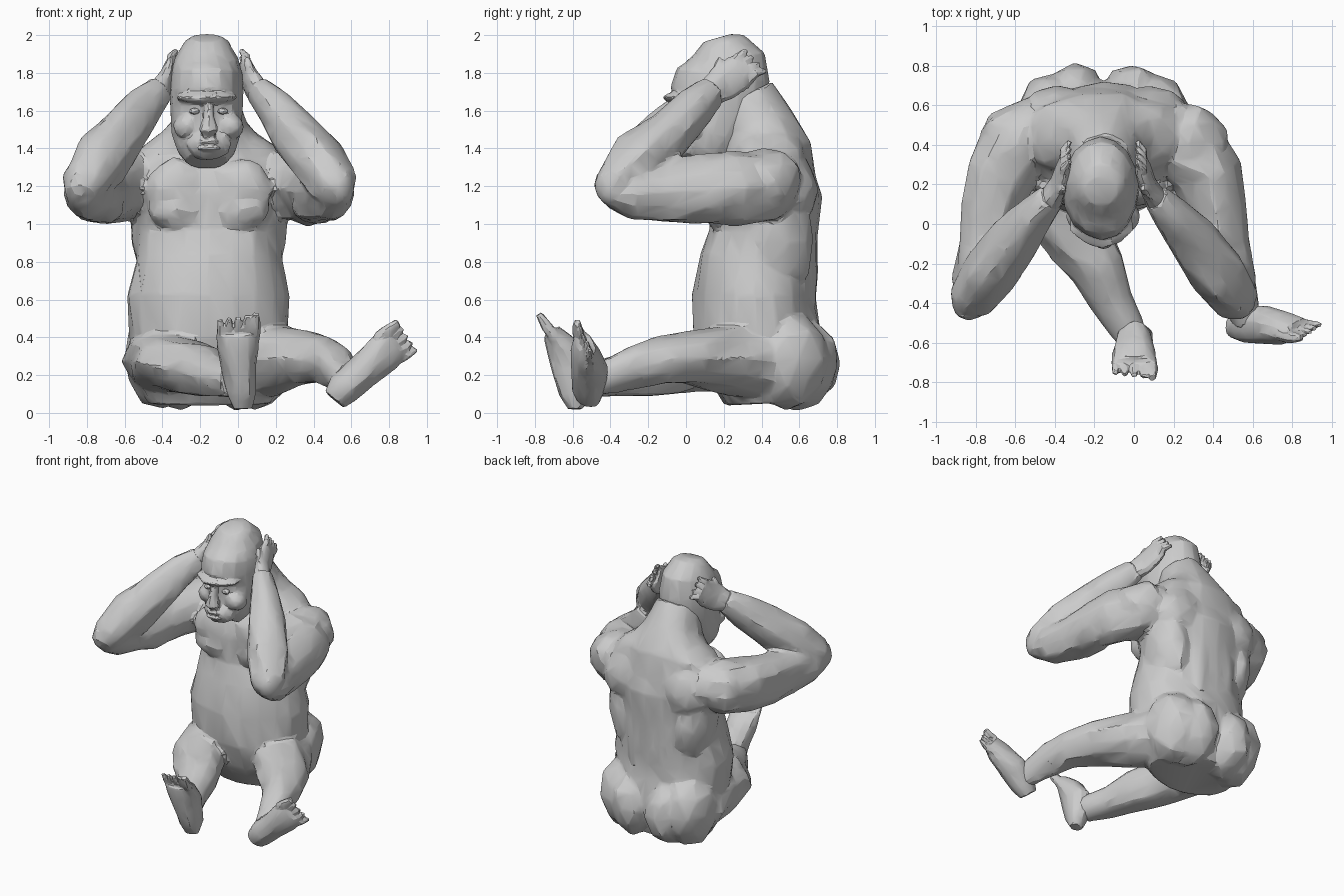
import bpy, bmesh, math, random
from mathutils import Vector, Matrix

cube = bpy.data.objects.get("Cube")
if cube:
    bpy.data.objects.remove(cube)
random.seed(4)
MID = -0.155          # the body sits a little right of centre
X, Y, Z = Vector((1, 0, 0)), Vector((0, 1, 0)), Vector((0, 0, 1))

grey = bpy.data.materials.new("stone grey")
grey.use_nodes = True
grey.diffuse_color = (0.6, 0.6, 0.6, 1)
grey.node_tree.nodes["Principled BSDF"].inputs["Base Color"].default_value = (0.6, 0.6, 0.6, 1)


def tube(bm, path, ref=Z, sides=12, rough=0.05):
    """Loft of ellipses: each station is x, y, z, half width, half depth."""
    pts = [Vector(p[:3]) for p in path]
    rings = []
    for i, p in enumerate(path):
        t = (pts[min(i + 1, len(pts) - 1)] - pts[max(i - 1, 0)]).normalized()
        side = t.cross(ref).normalized()
        up = side.cross(t)
        ring = []
        for k in range(sides):
            a = math.tau * k / sides
            j = 1 + random.uniform(-rough, rough)
            ring.append(bm.verts.new(pts[i] + (side * math.cos(a) * p[3] + up * math.sin(a) * p[4]) * j))
        rings.append(ring)
    for r, s in zip(rings, rings[1:]):
        for k in range(sides):
            n = (k + 1) % sides
            bm.faces.new((r[k], r[n], s[n], s[k]))
    bm.faces.new(rings[0][::-1])
    bm.faces.new(rings[-1])


def blob(bm, centre, radii, tilt=0, rough=0.06):
    """Faceted ellipsoid for a muscle, tilted about the y axis."""
    m = Matrix.Translation(centre) @ Matrix.Rotation(tilt, 4, 'Y') @ Matrix.Diagonal((*radii, 1))
    made = bmesh.ops.create_icosphere(bm, subdivisions=2, radius=1)["verts"]
    for v in made:
        v.co = m @ (v.co * (1 + random.uniform(-rough, rough)))


def finish(name, bm, voxel=0.02, ratio=0.12, smooth=1):
    """Fuse the pieces to one skin and thin it to irregular facets."""
    bmesh.ops.recalc_face_normals(bm, faces=bm.faces)
    me = bpy.data.meshes.new(name)
    bm.to_mesh(me)
    bm.free()
    ob = bpy.data.objects.new(name, me)
    bpy.context.collection.objects.link(ob)
    rm = ob.modifiers.new("fuse", 'REMESH')
    rm.mode, rm.voxel_size = 'VOXEL', voxel
    sm = ob.modifiers.new("relax", 'SMOOTH')
    sm.iterations = smooth
    ob.modifiers.new("facets", 'DECIMATE').ratio = ratio
    bpy.context.view_layer.update()
    done = bpy.data.meshes.new_from_object(ob.evaluated_get(bpy.context.evaluated_depsgraph_get()))
    ob.modifiers.clear()
    ob.data = done
    done.name = name
    done.materials.clear()
    done.materials.append(grey)
    bpy.ops.object.select_all(action='DESELECT')
    ob.select_set(True)
    bpy.context.view_layer.objects.active = ob
    bpy.ops.object.shade_smooth_by_angle(angle=math.radians(20))


# Body: trunk, then the muscles and limbs that flow into it
body = bmesh.new()
trunk = [(.05, .43, .33, .22), (.25, .42, .41, .32), (.45, .37, .425, .34), (.62, .365, .435, .33),
         (.80, .38, .395, .315), (.95, .415, .385, .29), (1.15, .41, .41, .305), (1.27, .42, .41, .275),
         (1.39, .43, .33, .24), (1.53, .37, .20, .20), (1.68, .30, .15, .17)]
tube(body, [(MID, y, z, a, b) for z, y, a, b in trunk], Y, 20, 0.03)
for s in (-1, 1):
    blob(body, (MID + s * .145, .58, .26), (.17, .235, .25))           # buttock
    blob(body, (MID + s * .24, .53, .29), (.21, .235, .27))            # hip
    blob(body, (MID + s * .17, .18, 1.19), (.17, .085, .16), s * .1)   # upper pectoral
    blob(body, (MID + s * .17, .19, 1.08), (.16, .10, .12), s * -.2)   # lower pectoral
    blob(body, (MID + s * .23, .53, 1.18), (.21, .17, .22), s * -.3)   # shoulder blade
    blob(body, (MID + s * .27, .48, .92), (.14, .20, .33), s * .15)    # side of back
    blob(body, (MID + s * .10, .61, .78), (.10, .09, .42))             # spine muscle
    blob(body, (MID + s * .22, .45, 1.39), (.22, .18, .10), s * .5)    # trapezius

# Arms: raised forward, folded back at the elbow
upper = [(.30, .47, 1.22, .18, .17), (.43, .40, 1.20, .20, .19), (.53, .25, 1.19, .17, .19),
         (.57, .08, 1.18, .16, .18), (.60, -.12, 1.17, .14, .16), (.65, -.30, 1.16, .12, .13),
         (.68, -.41, 1.17, .08, .08)]
fore = [(.68, -.43, 1.15, .08, .08), (.665, -.37, 1.21, .125, .13), (.57, -.24, 1.34, .14, .16),
        (.45, -.08, 1.49, .13, .14), (.34, .05, 1.62, .095, .11), (.26, .14, 1.71, .07, .08)]
palm = [(.27, .12, 1.69, .075, .06), (.225, .20, 1.75, .10, .045), (.20, .28, 1.80, .10, .04),
        (.19, .32, 1.83, .085, .03)]
for side, s in (("right", -1), ("left", 1)):
    def place(path):
        return [(MID + s * p[0], *p[1:]) for p in path]
    tube(body, place(upper), rough=0.11)
    tube(body, place(fore), rough=0.12)
    blob(body, (MID + s * .43, .41, 1.23), (.20, .20, .165), 0, 0.09)  # deltoid
    blob(body, (MID + s * .57, .05, 1.10), (.13, .28, .10), 0, 0.09)   # triceps
    blob(body, (MID + s * .69, -.38, 1.20), (.08, .11, .11), 0, 0.09)  # elbow
    hand = bmesh.new()
    tube(hand, place(palm), X, 10)
    for k in range(4):                                                 # fingers
        f = k / 3
        base = (.20, .24 + .08 * f, 1.84 - .08 * f, .028, .026)
        mid = (.20, .28 + .09 * f, 1.885 - .085 * f, .026, .024)
        tip = (.17, .32 + .10 * f, 1.92 - .11 * f, .015, .015)
        tube(hand, place([base, mid, tip]), X, 6)
    tube(hand, place([(.23, .18, 1.77, .03, .03), (.21, .17, 1.84, .025, .025),
                      (.20, .18, 1.88, .014, .014)]), X, 6)            # thumb
    finish(side + "_hand", hand, 0.009, 0.10)

# Legs: one bent in across the middle, one splayed out
legs = [
    [(-.36, .56, .27, .20, .20), (-.38, .42, .27, .22, .21), (-.385, .24, .28, .20, .185),
     (-.35, .05, .27, .19, .155), (-.265, -.09, .24, .17, .145), (-.19, -.22, .22, .15, .135),
     (-.11, -.39, .19, .11, .11), (-.02, -.56, .17, .085, .09)],
    [(.05, .56, .27, .20, .20), (.08, .42, .27, .21, .21), (.20, .22, .29, .20, .185),
     (.36, .02, .29, .17, .145), (.46, -.14, .28, .13, .13), (.51, -.27, .25, .105, .115),
     (.55, -.40, .20, .085, .095), (.57, -.50, .17, .075, .08)]]
for path in legs:
    tube(body, path, rough=0.10)
    x, y, z = path[3][:3]
    blob(body, (x, y - .02, z + .05), (.12, .12, .085))                # kneecap
finish("body", body, 0.018, 0.09, 1)

# Head: skull, heavy brow, cheeks, nose, lips
bm = bmesh.new()
skull = [(1.335, .07, .11, .09), (1.39, .10, .155, .15), (1.48, .14, .185, .19), (1.60, .18, .19, .23),
         (1.70, .18, .195, .26), (1.79, .195, .19, .25), (1.88, .205, .165, .21), (1.95, .175, .125, .14),
         (1.985, .165, .085, .075)]
tube(bm, [(MID - .012, y, z, a, b) for z, y, a, b in skull], Y, 16, 0.02)
blob(bm, (MID, .01, 1.42), (.12, .09, .085))
blob(bm, (MID - .01, .01, 1.67), (.165, .135, .04))
for s in (-1, 1):
    blob(bm, (MID + s * .11, .04, 1.52), (.08, .08, .07), s * .4)
tube(bm, [(MID, -.05, 1.64, .025, .04), (MID, -.075, 1.56, .03, .04), (MID, -.085, 1.50, .055, .045),
          (MID, -.06, 1.48, .04, .03)], Y, 8)
for z in (1.437, 1.40):
    blob(bm, (MID, -.07, z), (.06, .03, .013))
finish("head", bm, 0.011, 0.08)

# Eyes set under the brow
for side, s in (("right", -1), ("left", 1)):
    bm = bmesh.new()
    blob(bm, (MID + s * .075, -.03, 1.597), (.03, .025, .018), 0, 0)
    finish(side + "_eye", bm, 0.006, 0.2)

# Feet: heel to ball, with five toes fanned across the ball; the left one rolls outward
feet = {
    "right": ([(.025, -.585, .02, .05, .04), (.02, -.585, .10, .08, .085), (.005, -.60, .24, .095, .115),
               (0, -.665, .36, .115, .085), (0, -.715, .43, .11, .05)], (0, -.065, .095), Y, 1),
    "left": ([(.51, -.52, .07, .07, .06), (.56, -.515, .13, .09, .09), (.66, -.51, .22, .095, .10),
              (.77, -.53, .315, .11, .075), (.83, -.535, .37, .105, .045)], (.08, -.01, .05),
             Vector((0, 1, .5)), -1)}
for side, (path, reach, facing, s) in feet.items():
    bm = bmesh.new()
    tube(bm, path, facing, 12, 0.06)
    ball = Vector(path[-1][:3])
    along = (ball - Vector(path[-2][:3])).normalized()
    across = along.cross(facing).normalized() * s
    for k in range(5):
        r = .034 if k == 0 else .025
        start = ball + across * (-.085 + .0425 * k) - along * .05
        end = ball + across * (-.095 + .0475 * k) + Vector(reach) * (1 - .08 * k)
        bend = start.lerp(end, .5) - facing * .005
        tube(bm, [(*start, r, r), (*bend, r, r), (*end, r * .6, r * .6)], facing, 6)
    finish(side + "_foot", bm, 0.012, 0.10)
